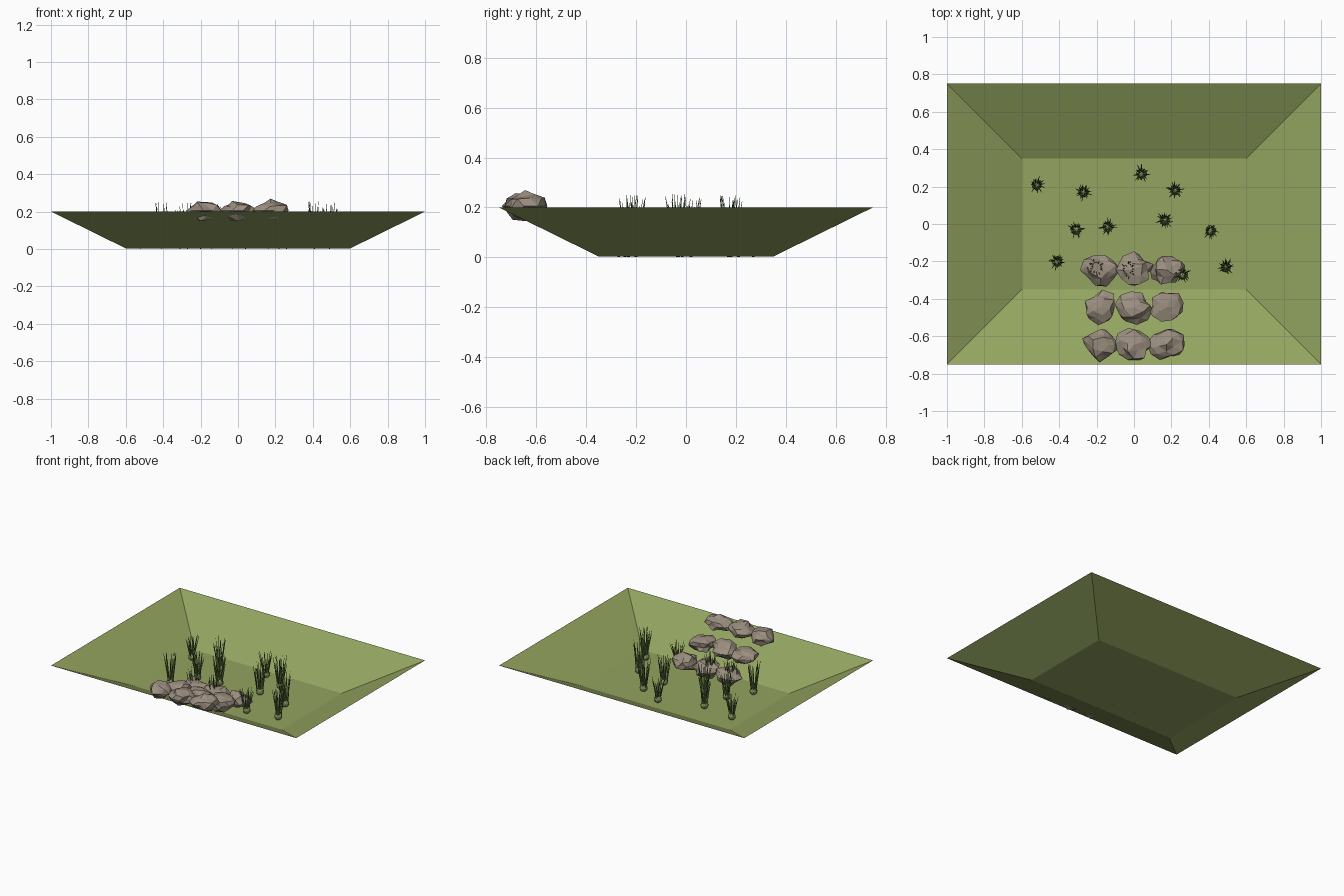
import bpy, bmesh, math, random
from mathutils import Vector, Matrix

if "Cube" in bpy.data.objects:
    bpy.data.objects.remove(bpy.data.objects["Cube"])

random.seed(7)


def material(name, rgb):
    m = bpy.data.materials.new(name)
    m.diffuse_color = (*rgb, 1)
    m.use_nodes = True
    m.node_tree.nodes["Principled BSDF"].inputs["Base Color"].default_value = m.diffuse_color
    return m


GRASS = material("meadow green", (0.292, 0.37, 0.115))
STONE = material("warm grey stone", (0.33, 0.275, 0.215))
REED = material("reed green", (0.13, 0.22, 0.06))
ROOT = material("olive root", (0.235, 0.30, 0.105))


def add_object(name, bm, *mats):
    me = bpy.data.meshes.new(name)
    bm.to_mesh(me)
    bm.free()
    for m in mats:
        me.materials.append(m)
    ob = bpy.data.objects.new(name, me)
    bpy.context.collection.objects.link(ob)
    return ob


# Sunken basin: floor and four sloping banks, open at the top
bm = bmesh.new()
signs = [(-1, -1), (1, -1), (1, 1), (-1, 1)]
low = [bm.verts.new((0.6 * x, 0.35 * y, 0.003)) for x, y in signs]
rim = [bm.verts.new((x, 0.75 * y, 0.2)) for x, y in signs]
bm.faces.new(low)
for i in range(4):
    j = (i + 1) % 4
    bm.faces.new((low[j], low[i], rim[i], rim[j]))
add_object("pond_basin", bm, GRASS)


# Faceted boulders in three rows stepping down the front bank
def boulder(name, centre):
    bm = bmesh.new()
    bmesh.ops.create_icosphere(bm, subdivisions=2, radius=1)
    for v in bm.verts:
        v.co *= random.uniform(0.74, 1.18)
    spin = Matrix.Rotation(random.uniform(0, 6.28), 4, 'Z')
    bm.transform(Matrix.Translation(centre) @ Matrix.Diagonal((0.094, 0.084, 0.057, 1)) @ spin)
    add_object(name, bm, STONE)


for row, (y, z) in enumerate([(-0.645, 0.205), (-0.445, 0.132), (-0.245, 0.068)]):
    for col, x in enumerate((-0.18, 0.0, 0.175)):
        boulder(f"step_stone_{row}_{col}", Vector((x, y, z)))


# Reed clumps: a small root ball with thin tapering blades fanning out
def reed_clump(name, x, y, height):
    bm = bmesh.new()
    bmesh.ops.create_icosphere(bm, subdivisions=2, radius=0.027,
                               matrix=Matrix.Translation((x, y, 0.0275)))
    for f in bm.faces:
        f.material_index = 1
    count = 18
    for i in range(count):
        a = 2 * math.pi * i / count + random.uniform(-0.2, 0.2)
        out = Vector((math.cos(a), math.sin(a), 0))
        foot = Vector((x, y, 0.03)) + out * random.uniform(0.004, 0.02)
        tip = Vector((x, y, height * random.uniform(0.72, 1.0))) + out * random.uniform(0.026, 0.052)
        axis = tip - foot
        mat = (Matrix.Translation((foot + tip) / 2)
               @ axis.to_track_quat('Z', 'Y').to_matrix().to_4x4())
        bmesh.ops.create_cone(bm, cap_ends=True, segments=4, radius1=0.0048,
                              radius2=0.001, depth=axis.length, matrix=mat)
    add_object(name, bm, REED, ROOT)


clumps = [(-0.52, 0.21, 0.19), (-0.27, 0.17, 0.25), (0.04, 0.27, 0.19),
          (0.22, 0.18, 0.25), (-0.31, -0.03, 0.21), (-0.14, -0.015, 0.24),
          (0.165, 0.02, 0.24), (0.41, -0.035, 0.255), (-0.41, -0.2, 0.255),
          (0.49, -0.23, 0.25), (0.26, -0.27, 0.19), (-0.2, -0.23, 0.2),
          (-0.03, -0.245, 0.19)]
for i, c in enumerate(clumps):
    reed_clump(f"reed_clump_{i}", *c)
